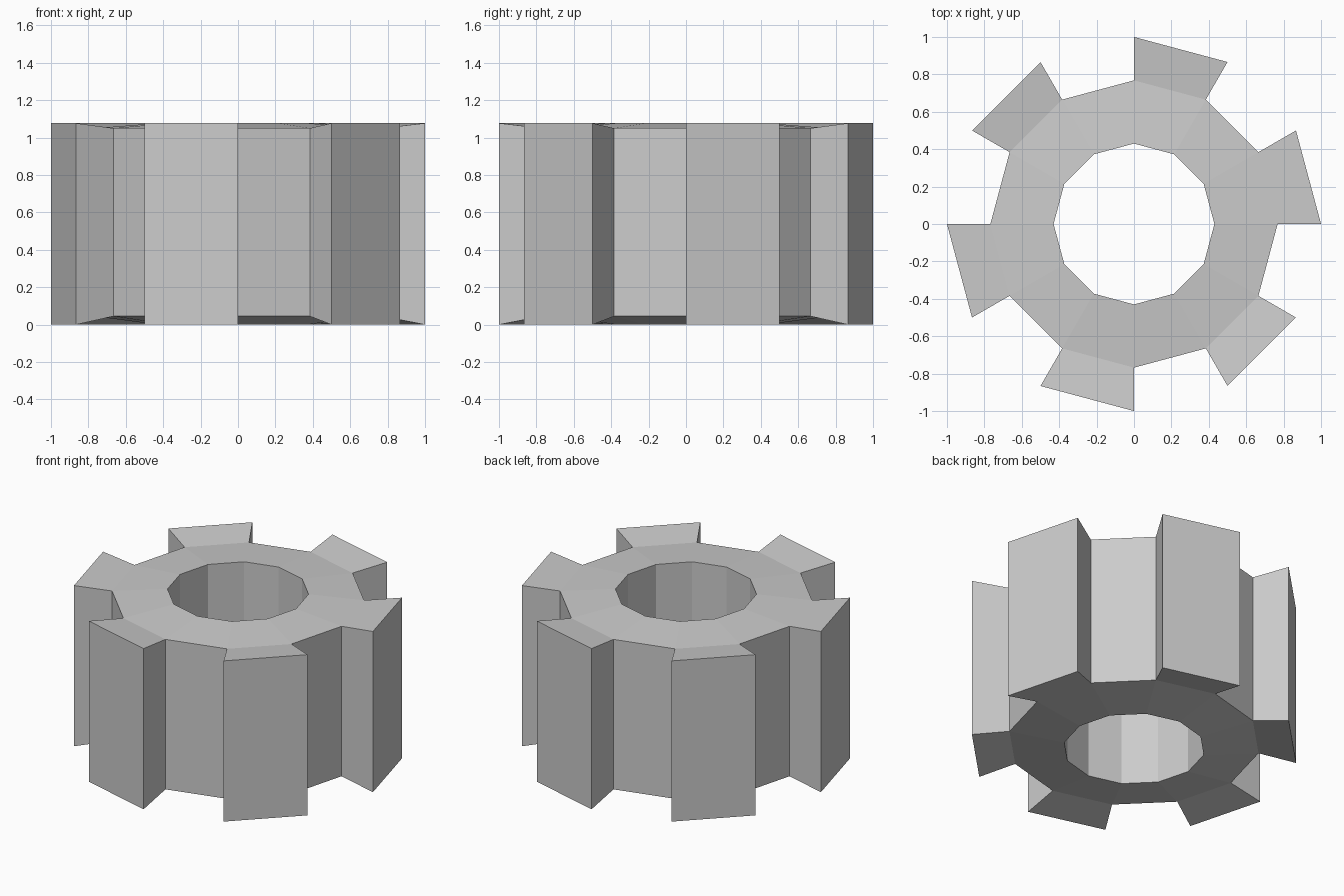
import bpy, bmesh, math

if "Cube" in bpy.data.objects:
    bpy.data.objects.remove(bpy.data.objects["Cube"])

SIDES = 12
H = 1.077
# (radius, bottom z, top z) for bore edge, groove between teeth, tooth tip
PROFILE = [(0.43, 0.0, H), (0.768, 0.045, 1.05), (1.0, 0.0, H)]

bm = bmesh.new()


def ring(radius, z):
    step = 2 * math.pi / SIDES
    return [bm.verts.new((radius * math.cos(i * step), radius * math.sin(i * step), z))
            for i in range(SIDES)]


bore, root, tip = [(ring(r, lo), ring(r, hi)) for r, lo, hi in PROFILE]


def wall(a, i, b, j):
    """Upright face between column i of ring pair a and column j of ring pair b."""
    bm.faces.new((a[0][i], b[0][j], b[1][j], a[1][i]))


def caps(inner, outer, i, j):
    """Bottom and top faces of one sector between two ring pairs."""
    for k in (0, 1):
        bm.faces.new((inner[k][i], outer[k][i], outer[k][j], inner[k][j]))


for i in range(SIDES):
    j = (i + 1) % SIDES
    # Ring body and bore
    caps(bore, root, i, j)
    wall(bore, j, bore, i)
    if i % 2 == 0:
        # Tooth on every other sector
        caps(root, tip, i, j)
        wall(tip, i, tip, j)
        wall(root, i, tip, i)
        wall(tip, j, root, j)
    else:
        # Gap between teeth
        wall(root, i, root, j)

bm.verts.ensure_lookup_table()
bmesh.ops.delete(bm, geom=[v for v in bm.verts if not v.link_faces], context='VERTS')
bmesh.ops.recalc_face_normals(bm, faces=bm.faces[:])

mesh = bpy.data.meshes.new("gear")
bm.to_mesh(mesh)
bm.free()
bpy.context.collection.objects.link(bpy.data.objects.new("gear", mesh))
